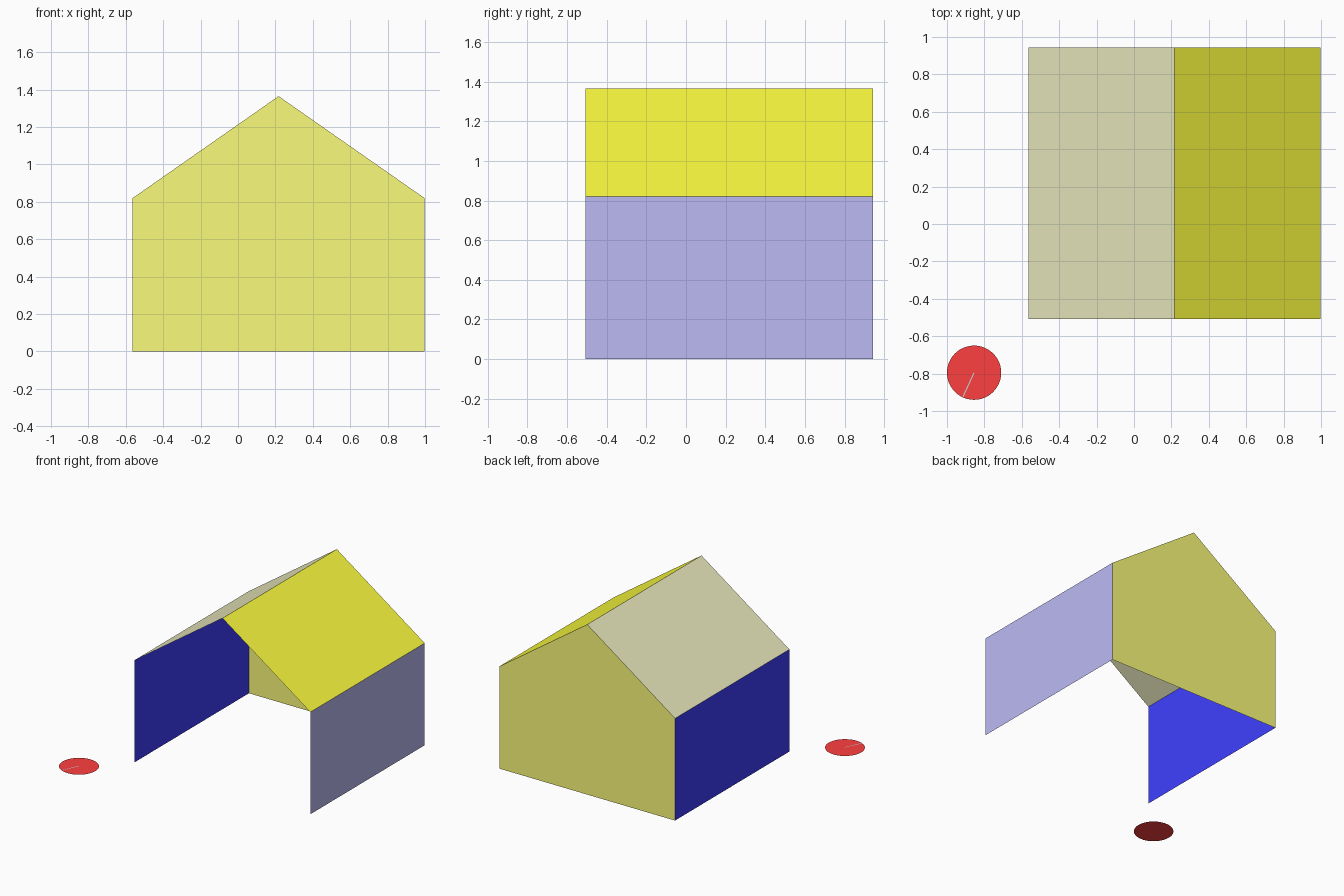
import bpy, bmesh, math
from mathutils import Matrix, Vector

if "Cube" in bpy.data.objects:
    bpy.data.objects.remove(bpy.data.objects["Cube"])

# Main dimensions
XL, XR, XM = -0.563, 0.997, 0.217
YF, YB = -0.507, 0.943
EAVE, RIDGE = 0.82, 1.365
DISC = Vector((-0.855, -0.795, 0))
RADIUS = 0.145


def panel(name, points, color):
    """Single flat coloured face."""
    mesh = bpy.data.meshes.new(name)
    mesh.from_pydata(points, [], [range(len(points))])
    obj = bpy.data.objects.new(name, mesh)
    bpy.context.collection.objects.link(obj)
    mat = bpy.data.materials.new(name + "_colour")
    mat.diffuse_color = (*color, 1)
    mat.use_nodes = True
    mat.node_tree.nodes["Principled BSDF"].inputs["Base Color"].default_value = mat.diffuse_color
    mesh.materials.append(mat)
    return obj


def strip(name, a, b, color):
    """Extrude a profile segment (x, z) from the front to the back."""
    return panel(name, [(a[0], YF, a[1]), (a[0], YB, a[1]),
                        (b[0], YB, b[1]), (b[0], YF, b[1])], color)


# House cross-section, running right to left over the ridge
profile = [(XR, 0), (XR, EAVE), (XM, RIDGE), (XL, EAVE), (XL, 0)]
parts = [("right_wall", (0.5, 0.49, 0.9)), ("right_roof", (1.0, 1.0, 0.05)),
         ("left_roof", (0.84, 0.84, 0.53)), ("left_wall", (0.05, 0.05, 1.0))]
for (name, color), a, b in zip(parts, profile, profile[1:]):
    strip(name, a, b, color)

# Back gable wall; the front and floor are open
panel("back_gable", [(x, YB, z) for x, z in profile[::-1]][::-1], (0.97, 0.97, 0.2))

# Round ground disc
ring = [(DISC.x + RADIUS * math.cos(t), DISC.y + RADIUS * math.sin(t), 0)
        for t in (math.tau * i / 48 for i in range(48))]
panel("ground_disc", ring, (1.0, 0.05, 0.05))

# Thin pointer lying on the disc
d = Vector((-0.42, -0.91, 0)).normalized()
s = Vector((-d.y, d.x, 0)) * 0.003
c = DISC + Vector((0, 0, 0.002))
e = c + d * (RADIUS * 0.98)
panel("disc_pointer", [c - s, e - s, e + s, c + s], (0.7, 0.7, 0.7))
